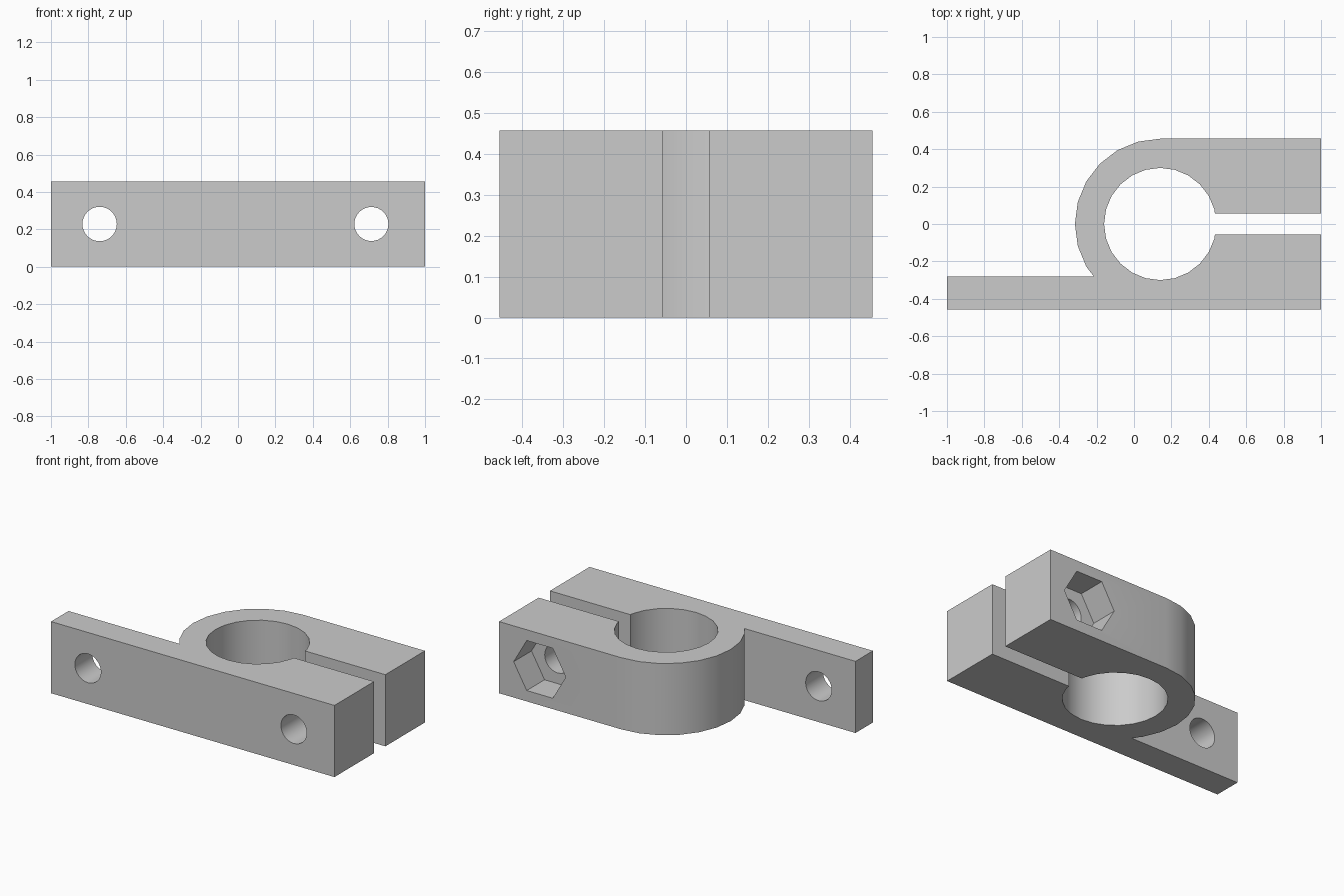
import bpy, math
from mathutils import Matrix

cube = bpy.data.objects.get("Cube")
if cube:
    bpy.data.objects.remove(cube, do_unlink=True)

# Main dimensions
HEIGHT = 0.457
HALF_DEPTH = 0.456
BORE_X, BORE_R = 0.14, 0.3
SLOT = 0.057
FLANGE_Y = -0.28
BOLT_X, MOUNT_X = 0.713, -0.74
MID_Z = HEIGHT / 2

metal = bpy.data.materials.new("grey metal")
metal.use_nodes = True
grey = (0.6, 0.6, 0.6, 1)
metal.diffuse_color = grey
metal.node_tree.nodes["Principled BSDF"].inputs["Base Color"].default_value = grey


def arc(radius, start, end, step=15):
    """Points on a circle round the bore centre, angles in degrees."""
    return [(BORE_X + radius * math.cos(math.radians(a)), radius * math.sin(math.radians(a)))
            for a in range(start, end + 1, step)]


def prism(name, points, length, matrix=Matrix()):
    """Extrude a closed outline along its local z."""
    n = len(points)
    verts = [(x, y, z) for z in (0, length) for x, y in points]
    faces = [list(range(n))[::-1], list(range(n, 2 * n))]
    faces += [(i, (i + 1) % n, (i + 1) % n + n, i + n) for i in range(n)]
    mesh = bpy.data.meshes.new(name)
    mesh.from_pydata(verts, [], faces)
    mesh.transform(matrix)
    mesh.materials.append(metal)
    obj = bpy.data.objects.new(name, mesh)
    bpy.context.collection.objects.link(obj)
    return obj


def cross_cutter(name, x, radius, sides, y_start, y_end):
    """Round or hexagonal cutter running along y at mid height."""
    points = [(radius * math.cos(math.tau * i / sides), radius * math.sin(math.tau * i / sides))
              for i in range(sides)]
    place = Matrix.Translation((x, y_end, MID_Z)) @ Matrix.Rotation(math.pi / 2, 4, "X")
    return prism(name, points, y_end - y_start, place)


# Clamp outline: outer ring, flange, two jaws, bore and slot in one loop
outer = arc(HALF_DEPTH, 90, 210)
# point where the ring's facet meets the top of the flange
(ax, ay), (bx, by) = arc(HALF_DEPTH, 210, 225)
t = (FLANGE_Y - ay) / (by - ay)
outer.append((ax + t * (bx - ax), FLANGE_Y))
flange = [(-1, FLANGE_Y), (-1, -HALF_DEPTH), (1, -HALF_DEPTH), (1, -SLOT)]
# slot mouth on the bore's first facet
(cx, cy), (dx, dy) = arc(BORE_R, 0, 15)
mouth_x = cx + (dx - cx) * SLOT / dy
bore = [(mouth_x, -SLOT)] + arc(BORE_R, 15, 345)[::-1] + [(mouth_x, SLOT)]
outline = outer + flange + bore + [(1, SLOT), (1, HALF_DEPTH)]
clamp = prism("clamp_body", outline, HEIGHT)

# Bolt holes and captive nut pocket
cutters = [
    cross_cutter("mount_hole_cutter", MOUNT_X, 0.092, 32, -0.6, -0.1),
    cross_cutter("bolt_hole_cutter", BOLT_X, 0.091, 32, -0.6, 0.6),
    cross_cutter("nut_pocket_cutter", BOLT_X, 0.184, 6, HALF_DEPTH - 0.18, 0.6),
]
for cutter in cutters:
    cutter.hide_render = True
    cut = clamp.modifiers.new(cutter.name, "BOOLEAN")
    cut.operation = "DIFFERENCE"
    cut.solver = "EXACT"
    cut.object = cutter

bpy.context.view_layer.objects.active = clamp
for obj in bpy.context.selected_objects:
    obj.select_set(False)
clamp.select_set(True)
for cutter in cutters:
    bpy.ops.object.modifier_apply(modifier=cutter.name)
for cutter in cutters:
    bpy.data.objects.remove(cutter, do_unlink=True)

bpy.ops.object.shade_smooth_by_angle(angle=math.radians(30))
